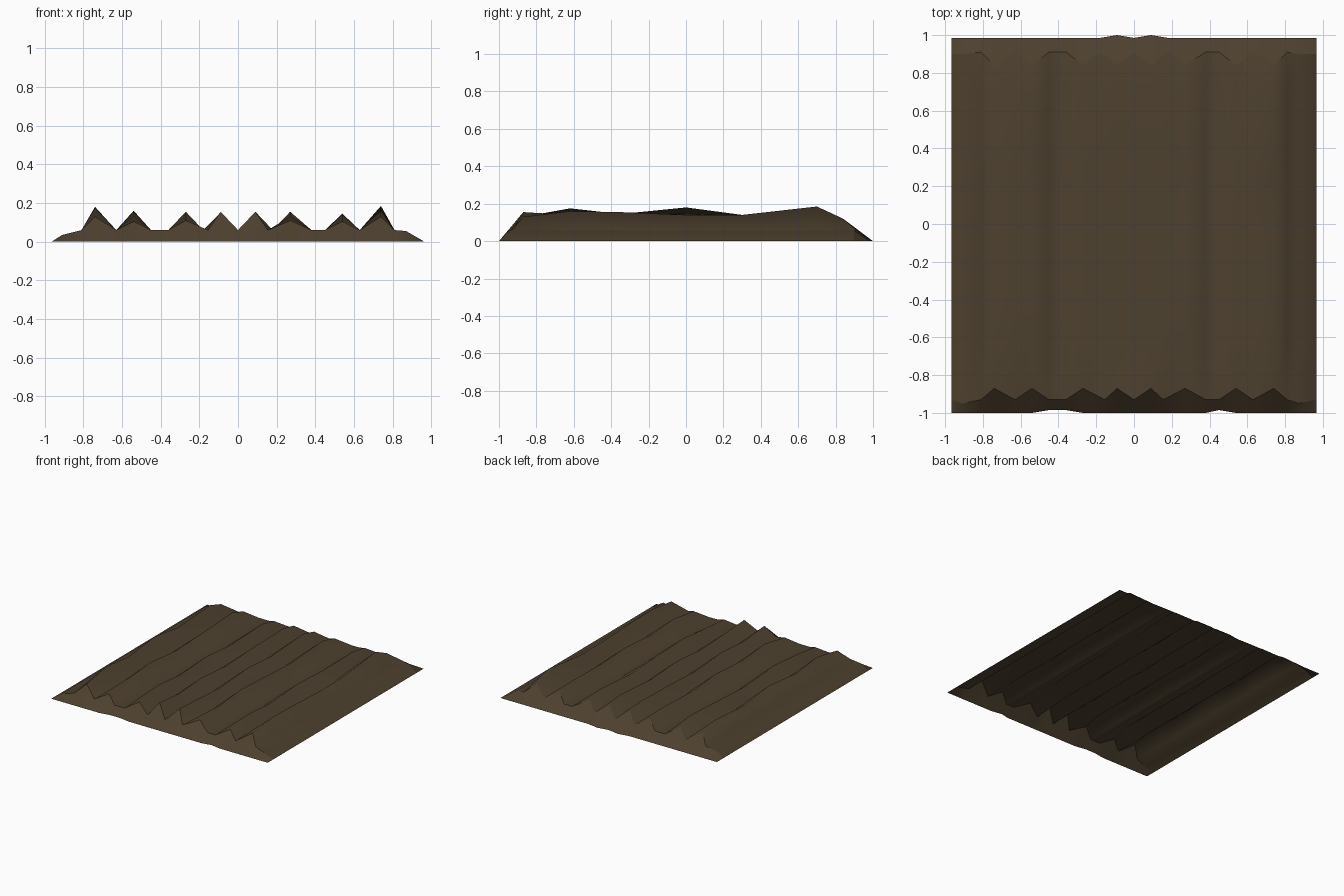
import bpy, bmesh

if "Cube" in bpy.data.objects:
    bpy.data.objects.remove(bpy.data.objects["Cube"])

# Cross-section columns: (x, kind); kind is a ridge index, 'v' furrow, 's' shoulder or 'e' outer edge
cols = [(-.965, 'e'), (-.91, 's'), (-.81, 'v'), (-.74, 0), (-.63, 'v'), (-.54, 1),
        (-.45, 'v'), (-.36, 'v'), (-.27, 2), (-.18, 'v'), (-.09, 3), (0, 'v'),
        (.09, 4), (.18, 'v'), (.27, 5), (.38, 'v'), (.45, 'v'), (.54, 6),
        (.63, 'v'), (.74, 7), (.81, 'v'), (.87, 's'), (.965, 'e')]

# Rows along the ridges; the crests undulate from row to row
rows = [-.87, -.62, -.35, 0, .3, .7, .84]
crest = [
    [.13, .175, .145, .18, .14, .165, .12],
    [.105, .135, .155, .125, .14, .16, .115],
    [.11, .155, .13, .15, .125, .14, .11],
    [.155, .13, .15, .125, .14, .15, .12],
    [.155, .14, .125, .15, .13, .155, .12],
    [.11, .13, .155, .14, .125, .15, .115],
    [.105, .14, .12, .145, .13, .135, .11],
    [.13, .16, .155, .14, .14, .185, .12],
]

bm = bmesh.new()
grid = []


def add_row(fn):
    grid.append([bm.verts.new(fn(x, k)) for x, k in cols])


def border(sign):
    def fn(x, k):
        y = sign * .985
        if sign > 0 and k in (3, 4):
            y = 1.0
        if sign < 0 and abs(x) not in (.36, .45):
            y = -1.0
        return (x, y, 0)
    return fn


def body(r):
    def fn(x, k):
        y, end = rows[r], r in (0, len(rows) - 1)
        if k == 'e':
            return (x, y * (1.07 if end else 1), 0)
        if k == 's':
            return (x, (-.95 if y < 0 else .9) if end else y, .035 if x < 0 else .055)
        if k == 'v':
            if end:
                y = -.93 if y < 0 else .91
            # inner furrows pinch together at the front
            if r == 0 and abs(x) == .18:
                x *= .86
            return (x, y, .06)
        return (x, y, crest[k][r])
    return fn


# Ploughed sheet, open underneath
add_row(border(-1))
for r in range(len(rows)):
    add_row(body(r))
add_row(border(1))
for a, b in zip(grid, grid[1:]):
    for i in range(len(cols) - 1):
        f = bm.faces.new((a[i], a[i + 1], b[i + 1], b[i]))
        f.smooth = True

# Crisp lip where the ridges end
for row in (grid[1], grid[-2]):
    for p, q in zip(row, row[1:]):
        e = bm.edges.get((p, q))
        e.smooth = False

mesh = bpy.data.meshes.new("ploughed_soil")
bm.to_mesh(mesh)
bm.free()
soil = bpy.data.objects.new("ploughed_soil", mesh)
bpy.context.collection.objects.link(soil)

mat = bpy.data.materials.new("soil_brown")
mat.diffuse_color = (.075, .052, .028, 1)
mat.use_nodes = True
mat.node_tree.nodes["Principled BSDF"].inputs["Base Color"].default_value = mat.diffuse_color
mesh.materials.append(mat)
